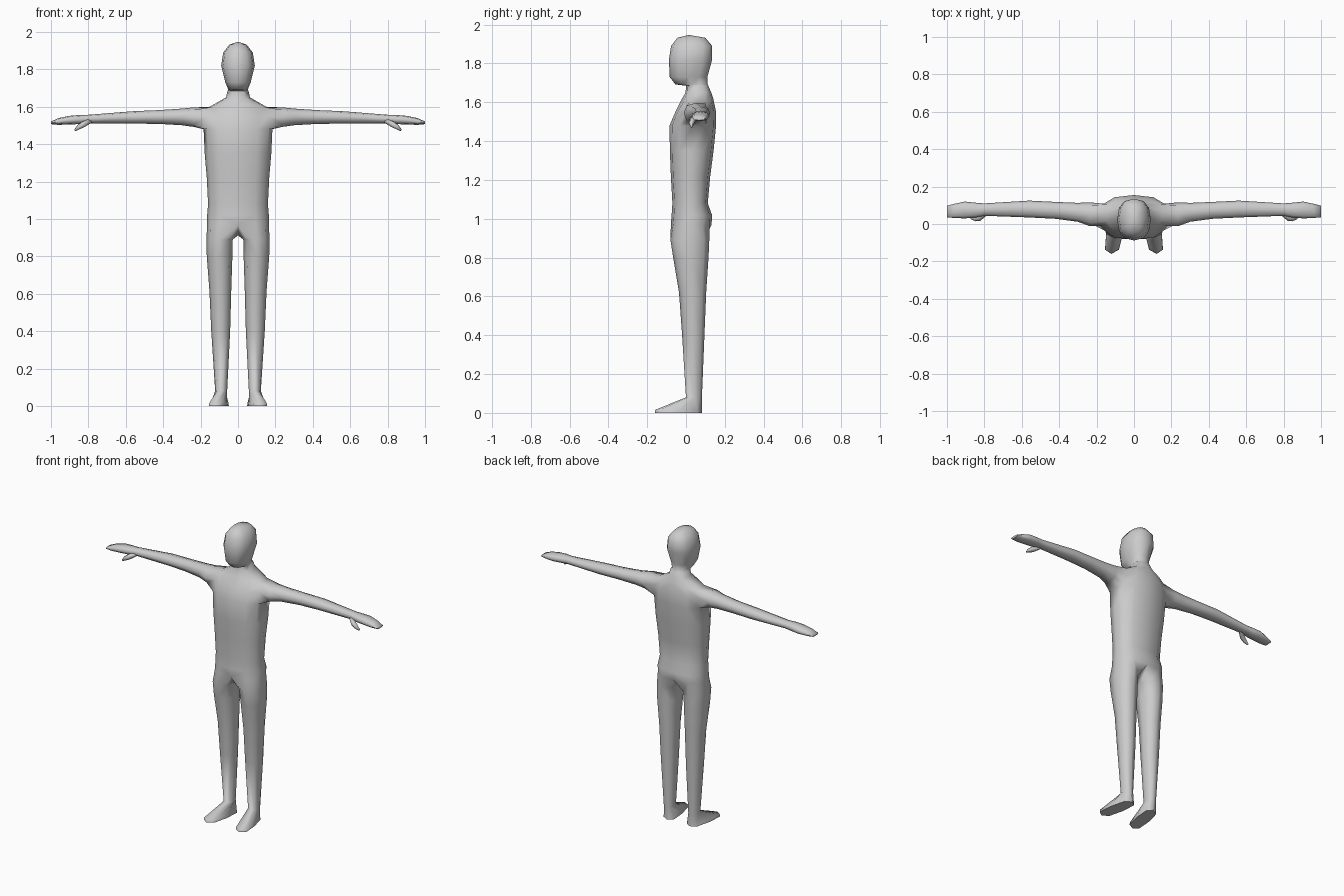
import bpy, bmesh, math
from mathutils import Vector

if "Cube" in bpy.data.objects:
    bpy.data.objects.remove(bpy.data.objects["Cube"])

skin = bpy.data.materials.new("plain_grey")
skin.diffuse_color = (0.6, 0.6, 0.6, 1)
skin.use_nodes = True
skin.node_tree.nodes["Principled BSDF"].inputs["Base Color"].default_value = skin.diffuse_color


def power(v, p):
    return math.copysign(abs(v) ** p, v)


def bridge(bm, a, b, closed=True, skip=()):
    """Quads between two matching vertex rows."""
    n = len(a)
    for i in range(n if closed else n - 1):
        if i not in skip:
            j = (i + 1) % n
            bm.faces.new((a[i], a[j], b[j], b[i]))


def finish(name, bm, angle):
    bmesh.ops.recalc_face_normals(bm, faces=bm.faces[:])
    me = bpy.data.meshes.new(name)
    bm.to_mesh(me)
    bm.free()
    me.materials.append(skin)
    ob = bpy.data.objects.new(name, me)
    bpy.context.collection.objects.link(ob)
    bpy.ops.object.select_all(action='DESELECT')
    ob.select_set(True)
    bpy.context.view_layer.objects.active = ob
    bpy.ops.object.shade_smooth_by_angle(angle=math.radians(angle))
    mirror = ob.modifiers.new("mirror", 'MIRROR')
    mirror.merge_threshold = 0.001
    return ob


bm = bmesh.new()

# Trunk, neck and head: open half rings (z, half width, front y, back y, side drop)
trunk = [
    (0.97, .166, -.078, .132, 0), (1.02, .165, -.074, .134, 0),
    (1.08, .160, -.070, .112, 0), (1.22, .167, -.078, .125, 0),
    (1.35, .178, -.083, .142, 0), (1.48, .184, -.085, .155, 0),
    (1.55, .182, -.055, .155, 0), (1.62, .160, -.020, .140, .025),
    (1.65, .064, -.002, .130, 0), (1.685, .056, .000, .115, 0),
    (1.692, .052, -.055, .112, 0), (1.73, .068, -.084, .110, 0),
    (1.82, .090, -.088, .135, 0), (1.89, .079, -.077, .135, 0),
    (1.932, .046, -.045, .100, 0),
]
rings = []
for z, w, y0, y1, drop in trunk:
    row = []
    for i in range(7):
        t = math.pi * i / 6
        s = 0 if i in (0, 6) else math.sin(t) ** 0.8
        y = (y0 + y1) / 2 - (y1 - y0) / 2 * power(math.cos(t), 0.85)
        row.append(bm.verts.new((w * s, y, z - drop * s)))
    rings.append(row)
for k in range(len(rings) - 1):
    # the side faces at shoulder height stay open for the arm
    bridge(bm, rings[k], rings[k + 1], False, (2, 3) if k in (5, 6) else ())
crown = bm.verts.new((0, 0.015, 1.947))
for i in range(6):
    bm.faces.new((rings[-1][i], rings[-1][i + 1], crown))

# Arm and hand: rings (x, front y, back y, bottom z, top z) grown from the shoulder opening
low, mid, top = rings[5:8]
loop = [low[2], low[3], low[4], mid[4], top[4], top[3], top[2], mid[2]]
arm = [
    (.235, -.012, .116, 1.492, 1.597), (.30, .012, .113, 1.501, 1.590),
    (.42, .028, .118, 1.508, 1.582), (.56, .035, .125, 1.510, 1.576),
    (.80, .044, .110, 1.511, 1.557), (.85, .034, .114, 1.507, 1.556),
    (.905, .030, .120, 1.505, 1.551), (.96, .032, .108, 1.503, 1.539),
    (1.0, .036, .098, 1.507, 1.521),
]
for x, y0, y1, z0, z1 in arm:
    row = []
    for i in range(8):
        t = math.radians(-135 + 45 * i)
        y = (y0 + y1) / 2 + (y1 - y0) / 2 * power(math.cos(t), 0.85)
        z = (z0 + z1) / 2 + (z1 - z0) / 2 * power(math.sin(t), 0.85)
        row.append(bm.verts.new((x, y, z)))
    bridge(bm, loop, row)
    loop = row
bm.faces.new(loop)

# Leg and foot: rings (z, inner x, outer x, front y, back y, outward turn)
crotch = bm.verts.new((0, 0.03, 0.912))
loop = rings[0] + [crotch]
leg = [
    (.89, .028, .168, -.080, .120, 0), (.80, .030, .167, -.066, .116, 0),
    (.62, .036, .153, -.036, .104, 0), (.40, .042, .143, -.020, .095, 0),
    (.08, .058, .122, .000, .082, 0), (.016, .058, .146, -.158, .082, .16),
    (0, .056, .148, -.160, .083, .16),
]
for z, x0, x1, y0, y1, turn in leg:
    row = []
    for i in range(8):
        t = math.radians(45 * (i - 3))
        cy = (y0 + y1) / 2
        p = 0.6 if turn else 0.9
        y = cy + (y1 - y0) / 2 * power(math.sin(t), p)
        x = (x0 + x1) / 2 + (x1 - x0) / 2 * power(math.cos(t), p) + turn * (cy - y)
        row.append(bm.verts.new((x, y, z)))
    bridge(bm, loop, row)
    loop = row
bm.faces.new(loop)
finish("body", bm, 70)

# Thumb: short tapering tube below the hand
bm = bmesh.new()
path = [((.79, .060, 1.525), .014), ((.825, .034, 1.507), .017),
        ((.85, .028, 1.492), .014), ((.872, .030, 1.474), .006)]
axis = Vector((.8, -.2, -.5)).normalized()
side = axis.cross(Vector((0, 0, 1))).normalized()
up = side.cross(axis)
tube = []
for c, r in path:
    tube.append([bm.verts.new(Vector(c) + r * (side * math.cos(a) + up * math.sin(a)))
                 for a in (math.tau * i / 6 for i in range(6))])
for a, b in zip(tube, tube[1:]):
    bridge(bm, a, b)
bm.faces.new(tube[0])
bm.faces.new(tube[-1])
finish("thumb", bm, 70)
